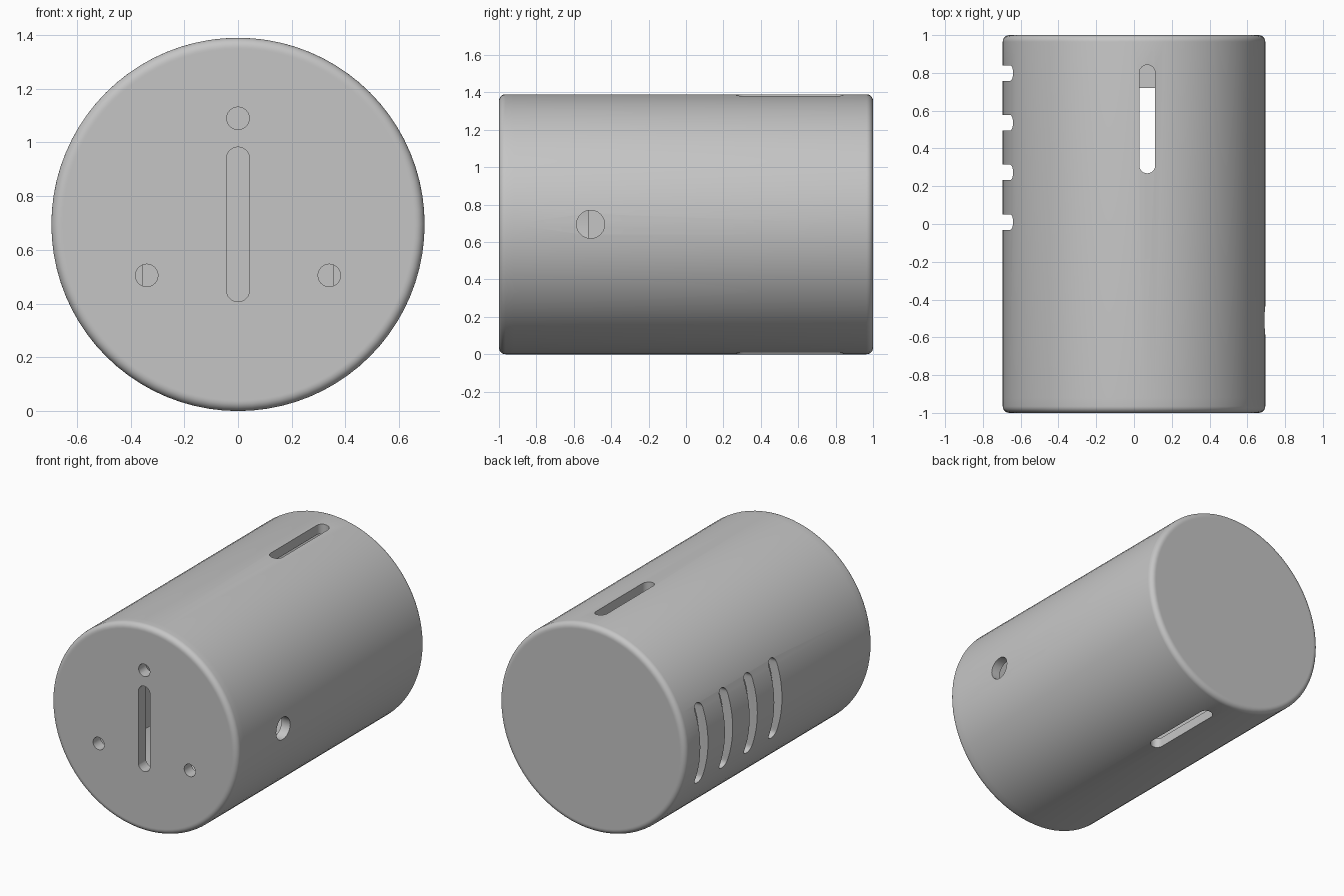
import bpy, bmesh, math
from mathutils import Vector, Matrix

if "Cube" in bpy.data.objects:
    bpy.data.objects.remove(bpy.data.objects["Cube"], do_unlink=True)

R, INNER, BEVEL, SEAM = 0.695, 0.63, 0.035, -0.92
X, Y, Z = Vector((1, 0, 0)), Vector((0, 1, 0)), Vector((0, 0, 1))

# One plain grey for the whole housing
grey = bpy.data.materials.new("matte grey")
grey.use_nodes = True
colour = (0.56, 0.56, 0.56, 1)
grey.diffuse_color = colour
grey.node_tree.nodes["Principled BSDF"].inputs["Base Color"].default_value = colour


def finish(name, bm):
    bmesh.ops.recalc_face_normals(bm, faces=bm.faces[:])
    mesh = bpy.data.meshes.new(name)
    bm.to_mesh(mesh)
    bm.free()
    mesh.materials.append(grey)
    obj = bpy.data.objects.new(name, mesh)
    bpy.context.collection.objects.link(obj)
    return obj


def lathe(name, profile):
    """Spin (radius, y) points about the cylinder's long axis."""
    bm = bmesh.new()
    verts = [bm.verts.new((r, y, R)) for r, y in profile]
    edges = [bm.edges.new(pair) for pair in zip(verts, verts[1:])]
    bmesh.ops.spin(bm, geom=verts + edges, cent=(0, 0, R), axis=Y,
                   angle=math.tau, steps=80, use_merge=True)
    bmesh.ops.remove_doubles(bm, verts=bm.verts[:], dist=0.0005)
    return finish(name, bm)


def rounded_rim(end, side):
    """Flat cap edge followed by a rounded corner; side is +1 back, -1 front."""
    points = [(0, end), (R - BEVEL - 0.006, end)]
    for i in range(7):
        a = math.pi / 2 * (1 - i / 6)
        points.append((R - BEVEL + BEVEL * math.cos(a),
                       end - side * BEVEL * (1 - math.sin(a))))
    return points


def slot_cutter(centre, along, half_length, radius, through, depth):
    """Round-ended prism; a zero half_length gives a round hole."""
    across = through.cross(along)
    bm = bmesh.new()
    ring = []
    for end in (1, -1):
        for i in range(13):
            a = math.pi * i / 12 - math.pi / 2
            p = (Vector(centre) + along * end * (half_length + radius * math.cos(a))
                 + across * end * radius * math.sin(a) - through * depth / 2)
            ring.append(bm.verts.new(p))
    face = bm.faces.new(ring)
    new = bmesh.ops.extrude_face_region(bm, geom=[face])["geom"]
    bmesh.ops.translate(bm, vec=through * depth,
                        verts=[v for v in new if isinstance(v, bmesh.types.BMVert)])
    bmesh.ops.remove_doubles(bm, verts=bm.verts[:], dist=0.0001)
    cutter = finish("cutter", bm)
    cutter.hide_render = True
    return cutter


def cut(obj, cutters):
    for cutter in cutters:
        mod = obj.modifiers.new("cut", "BOOLEAN")
        mod.operation, mod.solver, mod.object = "DIFFERENCE", "EXACT", cutter
    graph = bpy.context.evaluated_depsgraph_get()
    mesh = bpy.data.meshes.new_from_object(obj.evaluated_get(graph))
    obj.modifiers.clear()
    obj.data = mesh
    for cutter in cutters:
        bpy.data.objects.remove(cutter, do_unlink=True)


def smooth(obj):
    bpy.ops.object.select_all(action="DESELECT")
    obj.select_set(True)
    bpy.context.view_layer.objects.active = obj
    bpy.ops.object.shade_smooth_by_angle(angle=math.radians(30))


def box(name, low, high):
    low, high = Vector(low), Vector(high)
    bm = bmesh.new()
    bmesh.ops.create_cube(bm, size=1, matrix=Matrix.Translation((low + high) / 2)
                          @ Matrix.Diagonal((*(high - low), 1)))
    return finish(name, bm)


# Hollow body, closed at the back
body = lathe("body_shell", rounded_rim(1, 1)
             + [(R, SEAM), (INNER, SEAM), (INNER, 0.92), (0, 0.92)])
cutters = [slot_cutter((-R, 0.01 + 0.263 * i, R), Z, 0.23, 0.041, X, 0.5)
           for i in range(4)]                                          # side vents
cutters.append(slot_cutter((0.07, 0.555, R), Y, 0.245, 0.042, Z, 2))   # top and bottom slot
cutters.append(slot_cutter((R, -0.51, R), Y, 0, 0.075, X, 0.5))        # cable hole
cut(body, cutters)
smooth(body)

# Front lid with a central slot and three round holes
lid = lathe("front_lid", rounded_rim(-1, -1) + [(R, SEAM), (0, SEAM)])
cutters = [slot_cutter((0, -1, R), Z, 0.245, 0.043, Y, 0.5)]
cutters += [slot_cutter((x, -1, z), Z, 0, 0.042, Y, 0.5)
            for x, z in ((0, 1.09), (-0.34, 0.505), (0.34, 0.505))]
cut(lid, cutters)
smooth(lid)

# Inner bracket behind the vents and mounting block at the back
box("inner_side_plate", (-0.40, -0.525, 0.40), (-0.355, 0.92, 0.99))
box("inner_back_block", (-0.355, 0.72, 0.40), (0.355, 0.92, 0.99))
